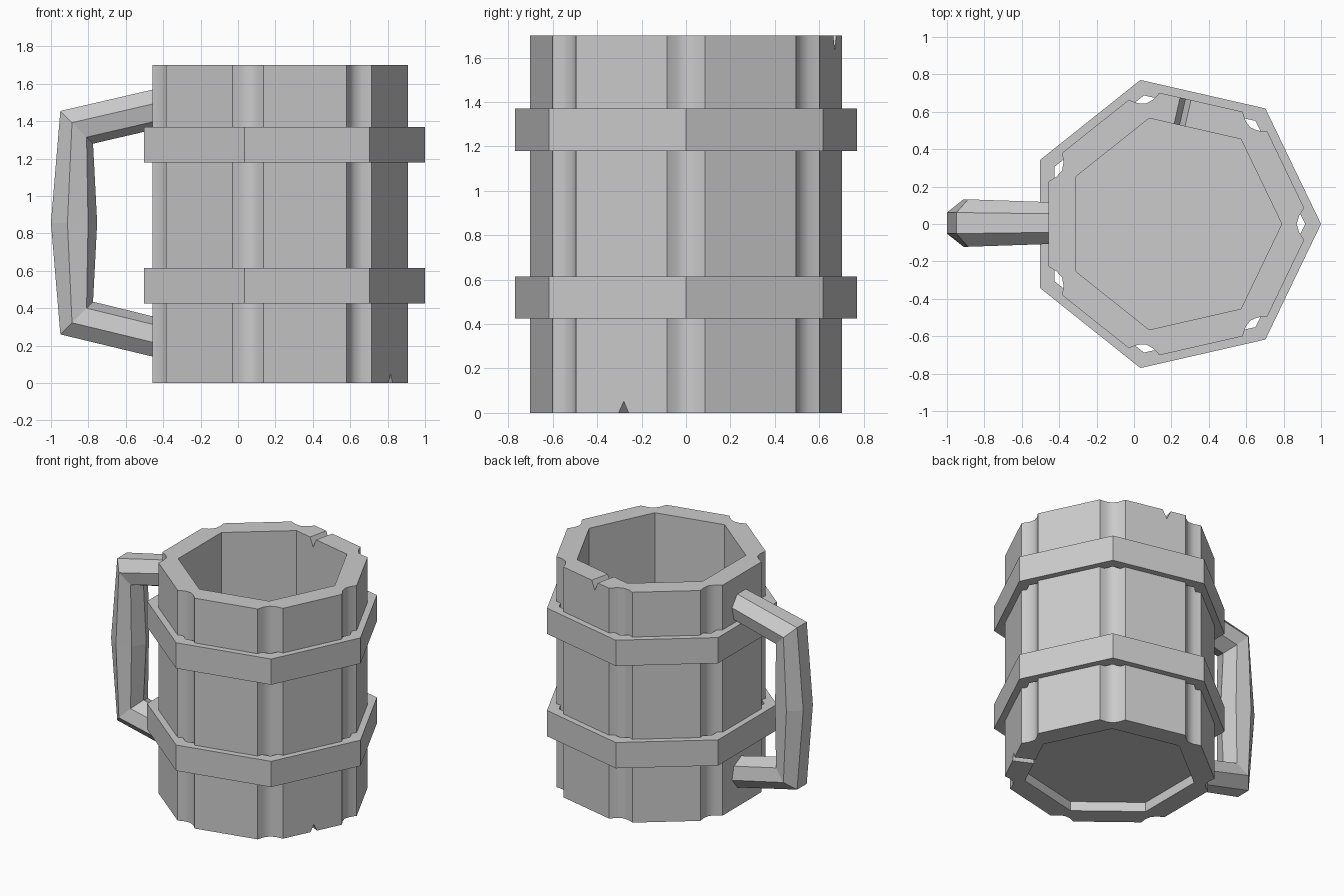
import bpy, bmesh
from math import sin, cos, pi, tau
from mathutils import Vector

if "Cube" in bpy.data.objects:
    bpy.data.objects.remove(bpy.data.objects["Cube"])

CX, N, H = 0.21, 7, 1.70          # mug axis, side count, height


def make_object(name, bm):
    bmesh.ops.recalc_face_normals(bm, faces=bm.faces[:])
    me = bpy.data.meshes.new(name)
    bm.to_mesh(me)
    bm.free()
    ob = bpy.data.objects.new(name, me)
    bpy.context.collection.objects.link(ob)
    return ob


def polar(r, a, t=0.0):
    """Point at radius r, angle a, shifted t along the tangent."""
    return (CX + r * cos(a) - t * sin(a), r * sin(a) + t * cos(a))


def heptagon(r):
    return [polar(r, tau * k / N) for k in range(N)]


def tube(name, outer, inner, z0, z1, smooth_side=lambda i: False):
    """Hollow prism; outer has a whole number of points per inner corner."""
    bm = bmesh.new()
    o0, o1, i0, i1 = [[bm.verts.new((x, y, z)) for x, y in pts]
                      for pts, z in ((outer, z0), (outer, z1), (inner, z0), (inner, z1))]
    m, n = len(outer), len(inner)
    p = m // n
    for i in range(m):
        j = (i + 1) % m
        bm.faces.new((o0[i], o0[j], o1[j], o1[i])).smooth = smooth_side(i)
    for k in range(n):
        q = (k + 1) % n
        bm.faces.new((i0[q], i0[k], i1[k], i1[q]))
        for o, c in ((o0, i0), (o1, i1)):
            if p > 1:
                bm.faces.new([c[k]] + o[k * p:(k + 1) * p])
            bm.faces.new((c[k], o[k * p + p - 1], o[(k + 1) * p % m], c[q]))
    return make_object(name, bm)


# Stave body: heptagon with a rounded groove at every corner
groove = [(0.70, -0.085), (0.672, -0.042), (0.66, 0), (0.672, 0.042), (0.70, 0.085)]
outline = [polar(r, tau * k / N, t) for k in range(N) for r, t in groove]
body = tube("mug_body", outline, heptagon(0.58), 0, H, lambda i: i % 5 != 4)


# V-shaped cracks cut through the rim and the foot
def crack(name, a, t, z, width, depth):
    """Triangular prism running radially through the wall; depth sign gives direction."""
    bm = bmesh.new()
    w = width / 2
    tri = [(t - w * 1.5, z - depth * 0.5), (t + w * 1.5, z - depth * 0.5), (t, z + depth)]
    ends = [[bm.verts.new((*polar(r, a, s), h)) for s, h in tri] for r in (0.45, 0.75)]
    for i in range(3):
        j = (i + 1) % 3
        bm.faces.new((ends[0][i], ends[0][j], ends[1][j], ends[1][i]))
    for e in ends:
        bm.faces.new(e)
    cutter = make_object(name, bm)
    cutter.hide_render = True
    mod = body.modifiers.new(name, 'BOOLEAN')
    mod.operation, mod.solver, mod.object = 'DIFFERENCE', 'EXACT', cutter
    bpy.context.view_layer.objects.active = body
    bpy.ops.object.modifier_apply(modifier=name)
    bpy.data.objects.remove(cutter)


crack("rim_crack", 1.5 * tau / N, 0.085, H, 0.06, -0.065)
crack("foot_crack", -0.5 * tau / N, 0.01, 0, 0.05, 0.052)

# Floor, recessed above the foot
bm = bmesh.new()
rings = [[bm.verts.new((x, y, z)) for x, y in heptagon(0.60)] for z in (0.07, 0.14)]
for r in rings:
    bm.faces.new(r)
for i in range(N):
    j = (i + 1) % N
    bm.faces.new((rings[0][i], rings[0][j], rings[1][j], rings[1][i]))
make_object("mug_floor", bm)

# Two hoops
for name, z0, z1 in (("lower_hoop", 0.425, 0.615), ("upper_hoop", 1.18, 1.37)):
    tube(name, heptagon(0.79), heptagon(0.705), z0, z1)

# Handle: seven-sided section, (x, z, outward angle, radius) per ring
path = [(-0.40, 1.48, pi / 2, 0.113), (-0.867, 1.372, 0.75 * pi, 0.13),
        (-0.883, 0.857, pi, 0.13),
        (-0.867, 0.343, 1.25 * pi, 0.13), (-0.40, 0.23, 1.5 * pi, 0.113)]
bm = bmesh.new()
rings = []
for x, z, a, r in path:
    out = Vector((cos(a), 0, sin(a)))
    rings.append([bm.verts.new(Vector((x, 0.005, z)) + out * r * cos(b) + Vector((0, r * sin(b), 0)))
                  for b in (tau * (k + 0.5) / N for k in range(N))])
for r0, r1 in zip(rings, rings[1:]):
    for i in range(N):
        j = (i + 1) % N
        bm.faces.new((r0[i], r0[j], r1[j], r1[i]))
bm.faces.new(rings[0])
bm.faces.new(rings[-1])
make_object("handle", bm)
